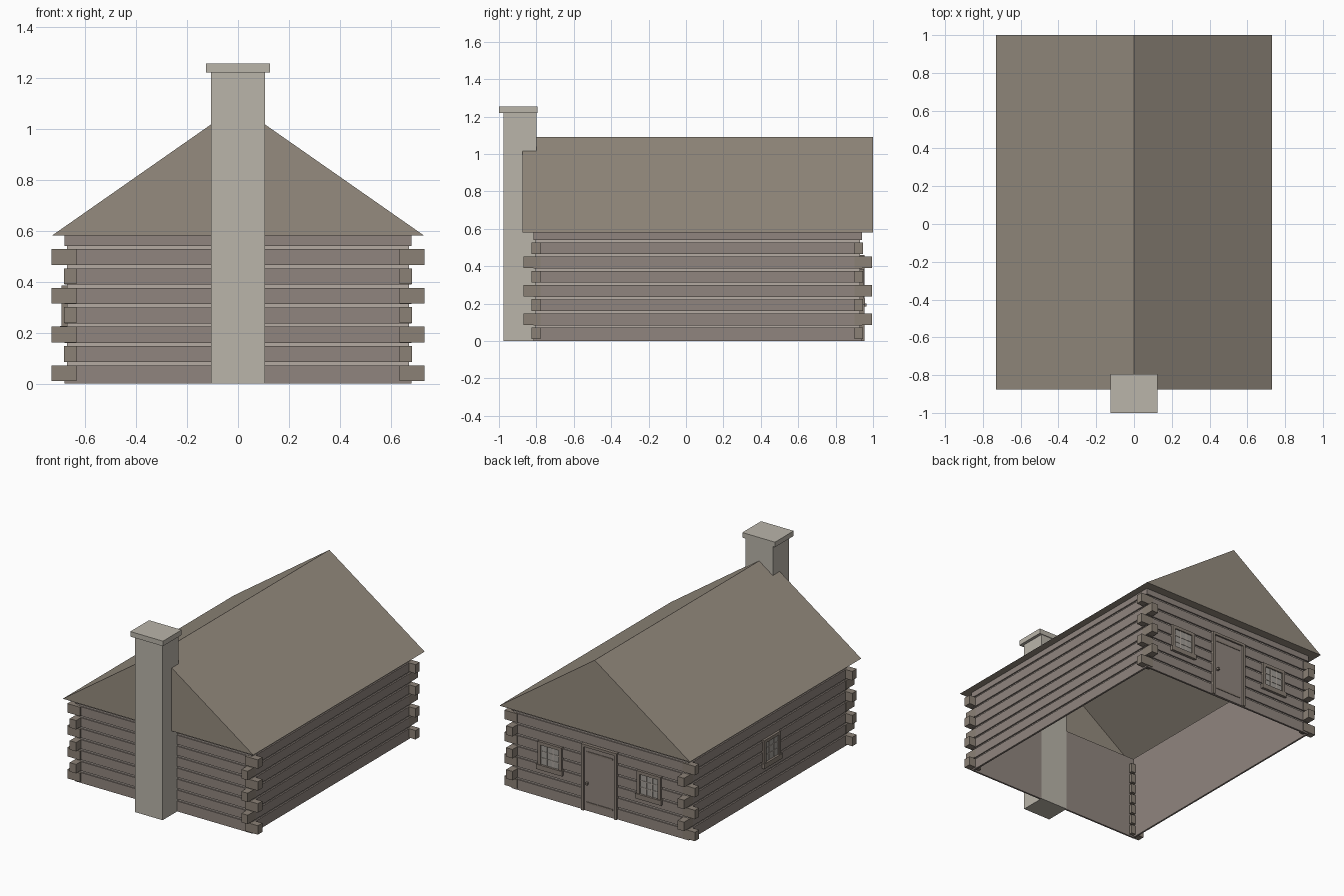
import bpy
import bmesh

old = bpy.data.objects.get("Cube")
if old:
    bpy.data.objects.remove(old)


def material(name, *rgb):
    m = bpy.data.materials.new(name)
    m.use_nodes = True
    m.diffuse_color = (*rgb, 1)
    m.node_tree.nodes["Principled BSDF"].inputs["Base Color"].default_value = (*rgb, 1)
    return m


ROOF = material("weathered shingle", 0.30, 0.26, 0.21)
LOG = material("brown log", 0.28, 0.235, 0.21)
END = material("log end brown", 0.26, 0.22, 0.18)
CHINK = material("pale mortar", 0.46, 0.41, 0.365)
STONE = material("pale stone", 0.49, 0.46, 0.40)
TRIM = material("trim brown", 0.25, 0.21, 0.175)
GLASS = material("window grey", 0.36, 0.34, 0.31)


def finish(name, bm, mat):
    bmesh.ops.recalc_face_normals(bm, faces=bm.faces)
    mesh = bpy.data.meshes.new(name)
    bm.to_mesh(mesh)
    bm.free()
    mesh.materials.append(mat)
    ob = bpy.data.objects.new(name, mesh)
    bpy.context.collection.objects.link(ob)
    return ob


def boxes(name, mat, items, open_ends=False):
    """Join boxes, each given as (x0, x1, y0, y1, z0, z1)."""
    bm = bmesh.new()
    for x0, x1, y0, y1, z0, z1 in items:
        for v in bmesh.ops.create_cube(bm, size=1)["verts"]:
            v.co = (x1 if v.co.x > 0 else x0, y1 if v.co.y > 0 else y0,
                    z1 if v.co.z > 0 else z0)
    if open_ends:
        bm.normal_update()
        ends = [f for f in bm.faces if abs(f.normal.z) > 0.5]
        bmesh.ops.delete(bm, geom=ends, context="FACES_ONLY")
    return finish(name, bm, mat)


# Main sizes
WX, FRONT, BACK, EAVE = 0.68, -0.815, 0.94, 0.58
RX, RF, RB, RIDGE = 0.73, -0.875, 1.0, 1.09
PITCH, GAP = 0.076, 0.0065


def shell(name, mat, inset):
    boxes(name, mat, [(-WX + inset, WX - inset, FRONT + inset, BACK - inset, 0, EAVE)], True)


# Walls: inner lining, mortar skin, then log faces standing proud
shell("inner_wall", LOG, 0.014)
shell("mortar_skin", CHINK, 0.010)
logs = []
for i in range(8):
    z0 = i * PITCH + GAP + 0.002 if i else 0
    z1 = min((i + 1) * PITCH - GAP + 0.002, EAVE)
    d = 0.012
    logs += [(-WX, WX, FRONT, FRONT + d, z0, z1), (-WX, WX, BACK - d, BACK, z0, z1),
             (-WX, d - WX, FRONT + d, BACK - d, z0, z1), (WX - d, WX, FRONT + d, BACK - d, z0, z1)]
boxes("wall_logs", LOG, logs)

# Interlocking log ends, alternating direction up each corner
ends = []
for i in range(7):
    z0 = 0.01 + i * PITCH
    for sx in (-1, 1):
        xs = sorted((sx * 0.633, sx * (0.682 if i % 2 else RX)))
        for near, short, far in ((-0.777, -0.826, -0.868), (0.9, 0.945, 0.995)):
            ys = sorted((near, far if i % 2 else short))
            ends.append((*xs, *ys, z0, z0 + 0.062))
boxes("log_ends", END, ends)

# Roof: gabled prism with open underside and a narrow soffit
bm = bmesh.new()
left, right, top, inner = [], [], [], []
for y, wy in ((RF, FRONT), (RB, BACK)):
    left.append(bm.verts.new((-RX, y, EAVE)))
    right.append(bm.verts.new((RX, y, EAVE)))
    top.append(bm.verts.new((0, y, RIDGE)))
    inner.append([bm.verts.new((s * (WX - 0.014), wy, EAVE)) for s in (-1, 1)])
for side in (left, right):
    bm.faces.new((side[0], side[1], top[1], top[0]))
for i in (0, 1):
    bm.faces.new((left[i], right[i], top[i]))
    bm.faces.new((left[i], right[i], inner[i][1], inner[i][0]))
for s, side in enumerate((left, right)):
    bm.faces.new((side[0], side[1], inner[1][s], inner[0][s]))
finish("roof", bm, ROOF)

# Chimney
boxes("chimney_shaft", STONE, [(-0.105, 0.105, -0.975, -0.8, 0, 1.22)])
boxes("chimney_cap", STONE, [(-0.125, 0.125, -1.0, -0.795, 1.22, 1.255)])

# Door on the back wall
DW, DH, T = 0.135, 0.46, 0.018
boxes("door_panel", LOG, [(-DW + T, DW - T, BACK - 0.01, BACK + 0.004, 0, DH - T)])
boxes("door_frame", TRIM, [(-DW, T - DW, BACK - 0.01, BACK + 0.015, 0, DH),
                           (DW - T, DW, BACK - 0.01, BACK + 0.015, 0, DH),
                           (T - DW, DW - T, BACK - 0.01, BACK + 0.015, DH - T, DH)])
boxes("door_battens", TRIM, [(-0.1, 0.1, BACK, BACK + 0.008, z, z + 0.012) for z in (0.05, 0.4)])
boxes("door_knob", TRIM, [(0.085, 0.1, BACK, BACK + 0.024, 0.185, 0.2)])


def window(name, centre, place):
    """Build a window; place(u0, u1, d0, d1, z0, z1) turns wall coordinates into a box."""
    a, b, z0, z1, t = centre - 0.092, centre + 0.092, 0.205, 0.385, 0.022

    def part(suffix, mat, items):
        boxes(name + suffix, mat, [place(*item) for item in items])

    part("_pane", GLASS, [(a + t, b - t, -0.01, 0.003, z0 + t, z1 - t)])
    part("_frame", TRIM, [(a, a + t, -0.01, 0.012, z0, z1), (b - t, b, -0.01, 0.012, z0, z1),
                          (a + t, b - t, -0.01, 0.012, z1 - t, z1),
                          (a - 0.008, b + 0.008, -0.01, 0.018, z0 - 0.012, z0 + t)])
    w, h = (b - a - 2 * t) / 3, (z1 - z0 - 2 * t) / 3
    bars = []
    for k in (1, 2):
        u, z = a + t + k * w, z0 + t + k * h
        bars += [(u - 0.003, u + 0.003, 0, 0.007, z0 + t, z1 - t),
                 (a + t, b - t, 0, 0.006, z - 0.003, z + 0.003)]
    part("_bars", CHINK, bars)


def on_back(u0, u1, d0, d1, z0, z1):
    return (u0, u1, BACK + d0, BACK + d1, z0, z1)


def on_right(u0, u1, d0, d1, z0, z1):
    return (-WX - d1, -WX - d0, u0, u1, z0, z1)


window("back_left_window", 0.38, on_back)
window("back_right_window", -0.38, on_back)
window("side_window", 0.04, on_right)
